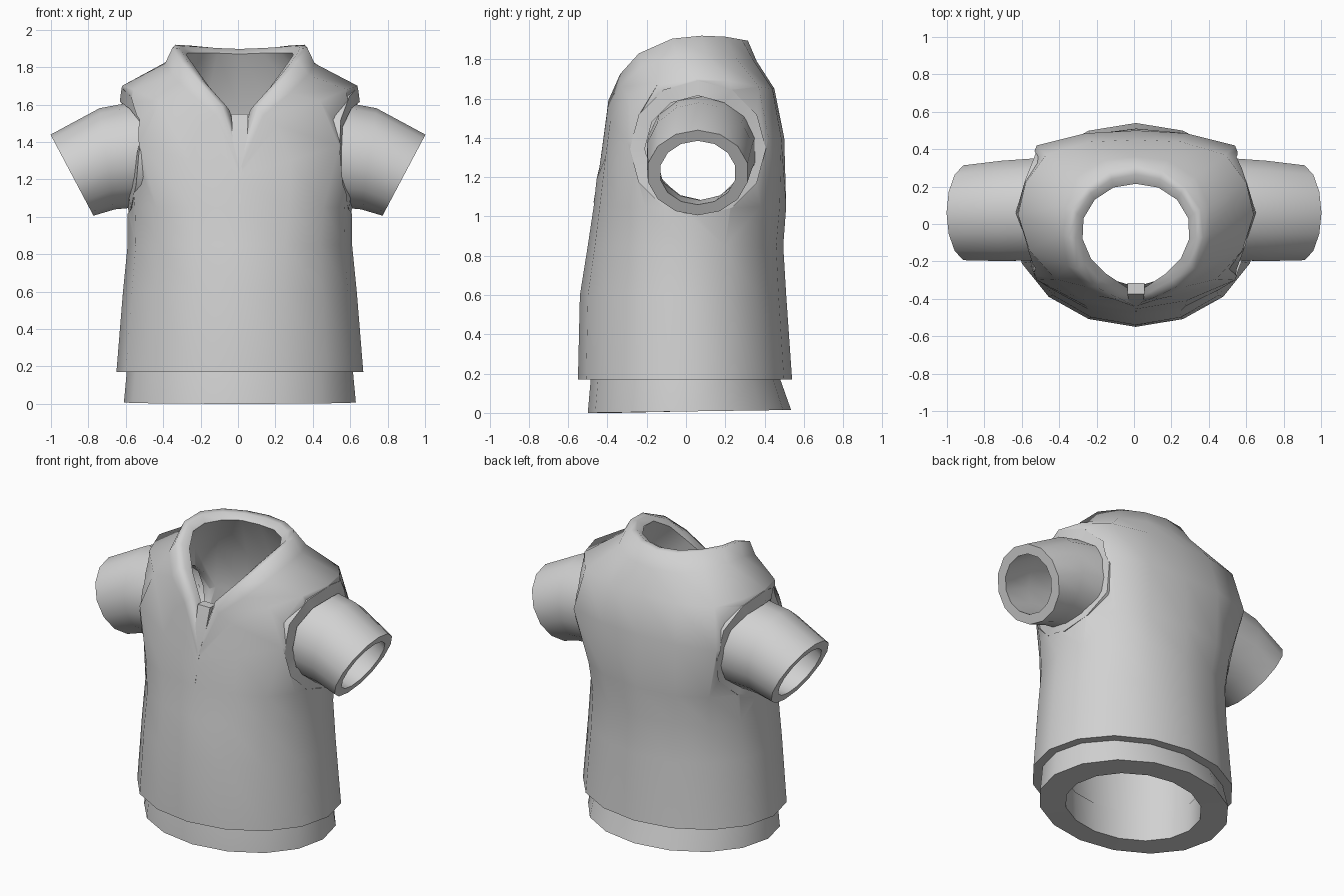
import bpy, bmesh, math
from mathutils import Vector
from mathutils.bvhtree import BVHTree

cube = bpy.data.objects.get("Cube")
if cube:
    bpy.data.objects.remove(cube, do_unlink=True)

GREY = (0.64, 0.64, 0.64, 1)
cloth = bpy.data.materials.new("light_grey_cloth")
cloth.use_nodes = True
cloth.diffuse_color = GREY
cloth.node_tree.nodes["Principled BSDF"].inputs["Base Color"].default_value = GREY

SHIFT = 0.01  # the torso sits a touch to its left


def loft(name, rings, loop=False):
    """Skin a list of equal rings; loop joins last to first, otherwise the ends are capped."""
    bm = bmesh.new()
    loops = [[bm.verts.new(p) for p in ring] for ring in rings]
    pairs = list(zip(loops, loops[1:]))
    if loop:
        pairs.append((loops[-1], loops[0]))
    for a, b in pairs:
        n = len(a)
        for i in range(n):
            k = (i + 1) % n
            bm.faces.new((a[i], a[k], b[k], b[i]))
    if not loop:
        bm.faces.new(loops[0])
        bm.faces.new(loops[-1])
    bmesh.ops.recalc_face_normals(bm, faces=bm.faces)
    mesh = bpy.data.meshes.new(name)
    bm.to_mesh(mesh)
    bm.free()
    mesh.materials.append(cloth)
    obj = bpy.data.objects.new(name, mesh)
    bpy.context.collection.objects.link(obj)
    return obj


def activate(obj):
    bpy.ops.object.select_all(action='DESELECT')
    obj.select_set(True)
    bpy.context.view_layer.objects.active = obj


def smooth(obj, degrees=40):
    activate(obj)
    bpy.ops.object.shade_smooth_by_angle(angle=math.radians(degrees))


def full(half):
    """Mirror a back-to-front half ring into a closed ring."""
    pts = list(half) + [(-x, y, z) for x, y, z in half[-2:0:-1]]
    return [(x + SHIFT, y, z) for x, y, z in pts]


def oval(rx, front, back, z, z_back=None, power=1):
    """Rounded ring; a power below one makes it squarer."""
    half = []
    for j in range(9):
        a = math.pi * (0.5 - j / 8)
        s = math.copysign(abs(math.sin(a)) ** power, math.sin(a))
        zz = z if z_back is None else z + (z_back - z) * (s + 1) / 2
        half.append((rx * abs(math.cos(a)) ** power, s * (back if s > 0 else front), zz))
    half[0] = (0,) + half[0][1:]
    half[-1] = (0,) + half[-1][1:]
    return full(half)


def inset(half, k, drop):
    return [(x * k, 0.03 + (y - 0.03) * k, z - drop) for x, y, z in half]


# Upper torso half rings, back to front
chest = [(0, .50, 1.4), (.27, .485, 1.4), (.53, .42, 1.4), (.595, .26, 1.4), (.615, .06, 1.4),
         (.595, -.14, 1.4), (.53, -.3, 1.38), (.27, -.41, 1.3), (0, -.455, 1.19)]
shoulder = [(0, .45, 1.65), (.24, .44, 1.65), (.48, .37, 1.66), (.59, .22, 1.69), (.63, .05, 1.7),
            (.57, -.14, 1.68), (.43, -.295, 1.62), (.2, -.385, 1.49), (0, -.445, 1.22)]
collar_base = [(0, .36, 1.79), (.17, .34, 1.8), (.32, .25, 1.81), (.39, .1, 1.83), (.4, -.05, 1.82),
               (.365, -.225, 1.76), (.265, -.335, 1.66), (.125, -.4, 1.54), (0, -.44, 1.25)]
collar_rim = [(0, .315, 1.895), (.14, .285, 1.9), (.26, .2, 1.915), (.345, .08, 1.92), (.36, -.07, 1.905),
              (.315, -.24, 1.83), (.22, -.335, 1.725), (.095, -.395, 1.59), (0, -.43, 1.28)]
collar_inner = [(0, .215, 1.87), (.12, .195, 1.875), (.22, .13, 1.875), (.28, .03, 1.875), (.285, -.08, 1.865),
                (.24, -.185, 1.8), (.16, -.265, 1.69), (.055, -.335, 1.57), (0, -.37, 1.36)]
crown = [((a + x) / 2, (b + y) / 2, (c + z) / 2 + .015)
         for (a, b, c), (x, y, z) in zip(collar_rim, collar_inner)]

# Thick torso shell: outside going up, over the collar, inside going down
body = loft("shirt_body", [
    oval(.66, .55, .54, .17),
    oval(.625, .54, .51, .6),
    oval(.60, .50, .495, .85, power=.95),
    oval(.60, .47, .51, 1.05, power=.85),
    full(chest), full(shoulder), full(collar_base), full(collar_rim), full(crown), full(collar_inner),
    full(inset(shoulder, .77, .08)),
    full(inset(chest, .77, .1)),
    oval(.47, .38, .39, .85),
    oval(.455, .37, .39, .17),
], loop=True)
skin = BVHTree.FromPolygons([v.co.copy() for v in body.data.vertices],
                            [tuple(p.vertices) for p in body.data.polygons])


def armhole_loop(side, r, depth=0, y=.06, z=1.345, n=12):
    """Ring of radius r whose x follows the torso side at the armhole edge, plus depth."""
    pts = []
    for i in range(n):
        a = 2 * math.pi * i / n
        c, s = math.cos(a), math.sin(a)
        hit = skin.ray_cast(Vector((side * 2, .06 + .345 * c, 1.345 + .345 * s)), Vector((-side, 0, 0)))[0]
        pts.append((hit.x + side * depth, y + r * c, z + r * s))
    return pts


# Armholes: a shallow recess with a hole into the body, then a flat rim around the sleeve
for side, label in ((1, "left"), (-1, "right")):
    cutter = loft("armhole_cutter", [
        armhole_loop(side, .345, .6),
        armhole_loop(side, .345, -.05),
        armhole_loop(side, .22, -.05, y=.07, z=1.3),
        armhole_loop(side, .22, -.35, y=.07, z=1.29),
    ])
    cutter.hide_render = True
    activate(body)
    mod = body.modifiers.new("armhole", 'BOOLEAN')
    mod.operation = 'DIFFERENCE'
    mod.solver = 'EXACT'
    mod.object = cutter
    bpy.ops.object.modifier_apply(modifier=mod.name)
    bpy.data.objects.remove(cutter, do_unlink=True)
    rim = loft(label + "_armhole_rim", [
        armhole_loop(side, .347, .004), armhole_loop(side, .27, .014),
        armhole_loop(side, .27, -.06), armhole_loop(side, .347, -.06),
    ], loop=True)
    smooth(rim)
smooth(body, 75)


# Sleeves: tilted hollow tubes, each ring given by its top and bottom points
def sleeve_ring(side, top, bottom, y, ry, k=1, n=14):
    top, bottom = Vector(top), Vector(bottom)
    mid, arm = (top + bottom) / 2, (top - bottom) / 2 * k
    pts = []
    for i in range(n):
        a = 2 * math.pi * (i + .5) / n
        p = mid + arm * math.sin(a) * 1.02
        pts.append((side * p.x, y + ry * k * math.cos(a), p.y))
    return pts


base = ((.50, 1.62), (.50, 1.06), .08, .28)
middle = ((.74, 1.575), (.66, 1.045), .07, .275)
cuff = ((1.0, 1.435), (.775, 1.01), .06, .26)
for side, label in ((1, "left"), (-1, "right")):
    sleeve = loft(label + "_sleeve", [
        sleeve_ring(side, *base), sleeve_ring(side, *middle), sleeve_ring(side, *cuff),
        sleeve_ring(side, *cuff, k=.75), sleeve_ring(side, *middle, k=.84), sleeve_ring(side, *base, k=.9),
    ], loop=True)
    smooth(sleeve)

# Undershirt hem showing below the shirt
hem = loft("undershirt_hem", [
    oval(.60, .48, .47, .2),
    oval(.605, .485, .48, .17),
    oval(.62, .50, .535, 0, .015),
    oval(.445, .36, .38, 0, .015),
    oval(.45, .365, .385, .2),
], loop=True)
smooth(hem)


# Placket: tapered tab filling the foot of the neck opening
def tab_ring(w, front, back, z):
    return [(SHIFT + x, y, z) for x, y in ((-w, front), (w, front), (w, back), (-w, back))]


placket = loft("neck_placket", [
    tab_ring(.045, -.375, -.315, 1.55),
    tab_ring(.04, -.41, -.35, 1.42),
    tab_ring(.012, -.435, -.39, 1.28),
    tab_ring(.002, -.471, -.43, 1.07),
])
smooth(placket)
